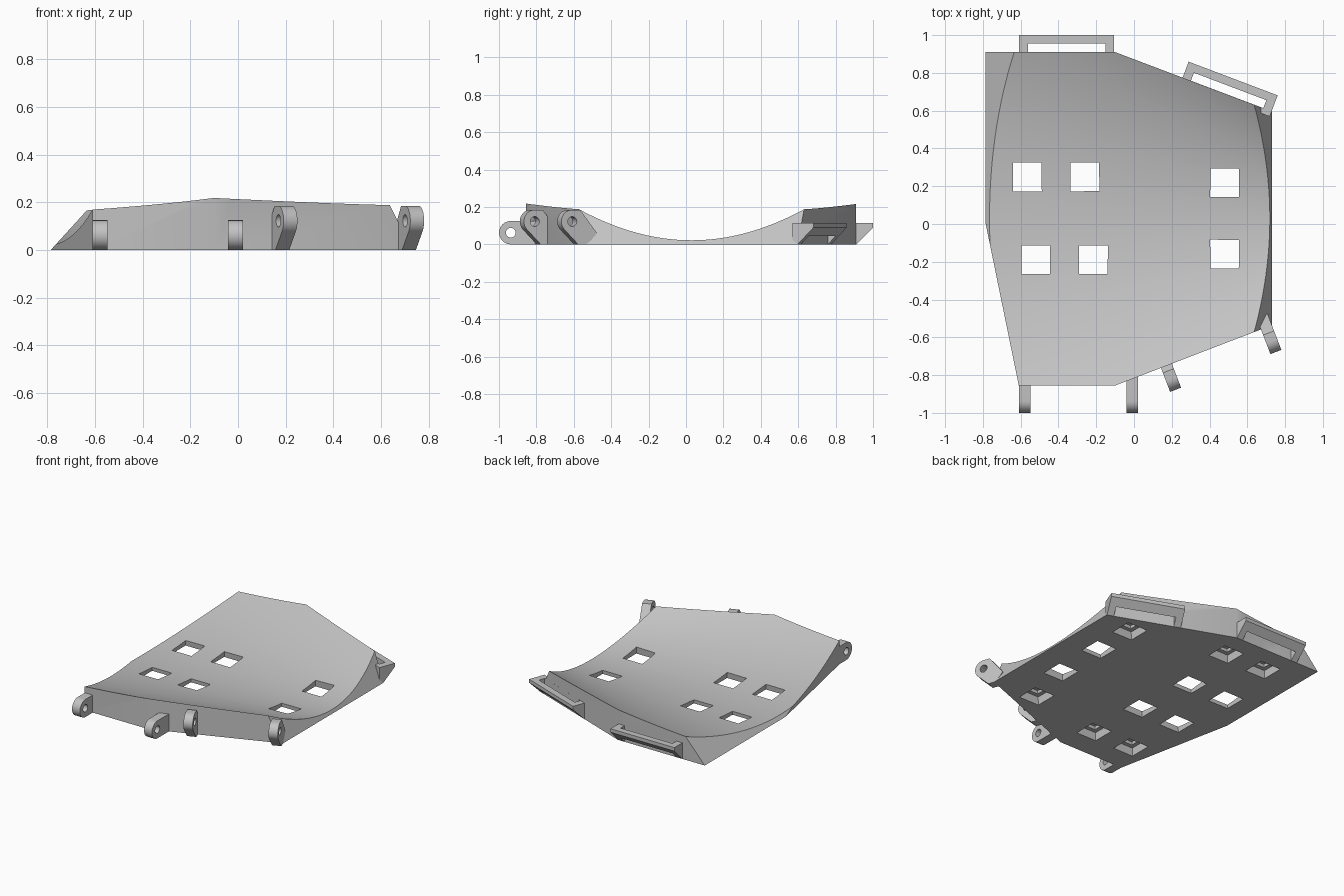
import bpy, bmesh
from math import sin, cos, pi, radians, atan2
from mathutils import Vector, Matrix

if "Cube" in bpy.data.objects:
    bpy.data.objects.remove(bpy.data.objects["Cube"])

grey = bpy.data.materials.new("plain_grey")
grey.use_nodes = True
grey.diffuse_color = (0.55, 0.55, 0.55, 1)
grey.node_tree.nodes["Principled BSDF"].inputs["Base Color"].default_value = (0.55, 0.55, 0.55, 1)


def loft(name, rings):
    """Closed solid through matching rings of points."""
    bm = bmesh.new()
    loops = [[bm.verts.new(p) for p in ring] for ring in rings]
    n = len(loops[0])
    bm.faces.new(loops[0])
    bm.faces.new(loops[-1])
    for a, b in zip(loops, loops[1:]):
        for i in range(n):
            j = (i + 1) % n
            bm.faces.new((a[i], a[j], b[j], b[i]))
    bmesh.ops.recalc_face_normals(bm, faces=bm.faces)
    mesh = bpy.data.meshes.new(name)
    bm.to_mesh(mesh)
    bm.free()
    ob = bpy.data.objects.new(name, mesh)
    bpy.context.collection.objects.link(ob)
    mesh.materials.append(grey)
    return ob


def cut(ob, cutter):
    mod = ob.modifiers.new("cut", 'BOOLEAN')
    mod.operation = 'DIFFERENCE'
    mod.solver = 'EXACT'
    mod.object = cutter
    bpy.context.view_layer.objects.active = ob
    bpy.ops.object.modifier_apply(modifier=mod.name)
    bpy.data.objects.remove(cutter)


def side_prism(name, profile, half):
    """Profile in (y, z), extruded along x by +-half."""
    return loft(name, [[(x, u, z) for u, z in profile] for x in (-half, half)])


def place(ob, x, y, angle):
    ob.matrix_world = Matrix.Translation((x, y, 0)) @ Matrix.Rotation(angle, 4, 'Z')


# Plate: outline prism with sloped left and right sides
outline = [(-0.785, 0.91), (-0.10, 0.91), (0.73, 0.596),
           (0.73, -0.536), (-0.10, -0.855), (-0.61, -0.855), (-0.785, 0)]
plate = loft("curved_plate", [[(x, y, z) for x, y in outline] for z in (0, 0.4)])
bm = bmesh.new()
bm.from_mesh(plate.data)
for co, no in (((-0.785, 0, 0), (-1, 0, 0.91)), ((0.73, 0, 0), (1, 0, 0.5))):
    res = bmesh.ops.bisect_plane(bm, geom=bm.verts[:] + bm.edges[:] + bm.faces[:],
                                 plane_co=co, plane_no=no, clear_outer=True, dist=1e-5)
    edges = [e for e in bm.edges if e.is_boundary]
    if edges:
        bmesh.ops.holes_fill(bm, edges=edges)
bmesh.ops.recalc_face_normals(bm, faces=bm.faces)
bm.to_mesh(plate.data)
bm.free()

# Conical hollow in the top
SEG = 256
rings = []
for x in (-1.0, 1.0):
    r = 1.97 - 1.25 * x
    rings.append([(x, 0.03 + r * sin(2 * pi * i / SEG), 0.022 + r - r * cos(2 * pi * i / SEG))
                  for i in range(SEG)])
cut(plate, loft("hollow_cutter", rings))

# Square sockets in the underside: the inner six break through the hollow
sockets = [(-0.565, 0.25), (-0.26, 0.25), (-0.52, -0.19), (-0.215, -0.19),
           (0.48, 0.22), (0.48, -0.16), (0.48, 0.53), (0.40, -0.50),
           (-0.50, 0.70), (-0.19, 0.70), (-0.49, -0.615), (-0.18, -0.615)]
steps = [(0.08, -0.01), (0.074, 0.055), (0.045, 0.055), (0.045, 0.078)]
for x, y in sockets:
    cut(plate, loft("socket_cutter",
                    [[(x + sx * h, y + sy * h, z) for sx, sy in ((-1, -1), (1, -1), (1, 1), (-1, 1))]
                     for h, z in steps]))


# Hinge lugs, pointing along -y before placing
def lug(name, x, y, angle, centre, tail, start):
    cu, cz = centre
    arc = [radians(start + (90 - start) * i / 16) for i in range(17)]
    profile = tail + [(cu + 0.0625 * cos(a), cz + 0.0625 * sin(a)) for a in arc]
    ob = side_prism(name, [(-u, z) for u, z in profile], 0.031)
    hole = [(-cu + 0.026 * cos(i * pi / 12), cz + 0.026 * sin(i * pi / 12)) for i in range(24)]
    cut(ob, side_prism("hole_cutter", hole, 0.1))
    place(ob, x, y, angle)
    return ob


slant = atan2(0.319, 0.83)
low_tail = [(-0.05, 0.125), (-0.05, 0)]
high_tail = [(0.027, 0.185), (-0.07, 0.06), (-0.015, 0), (0.038, 0)]
lugs = [lug("front_lug_right", -0.578, -0.855, 0, (0.082, 0.0625), low_tail, -90),
        lug("front_lug_middle", -0.01, -0.855, 0, (0.082, 0.0625), low_tail, -90),
        lug("slanted_lug_inner", 0.172, -0.752, slant, (0.072, 0.1225), high_tail, -45),
        lug("slanted_lug_outer", 0.703, -0.552, slant, (0.072, 0.1225), high_tail, -45)]


# Strap loops, pointing along +y before placing
def strap_loop(name, x, y, angle):
    profile = [(-0.03, 0), (0, 0), (0.09, 0.09), (0.09, 0.115), (-0.03, 0.115)]
    ob = side_prism(name, profile, 0.252)
    slot = [(0.0, -0.1), (0.045, -0.1), (0.045, 0.3), (0.0, 0.3)]
    cut(ob, side_prism("slot_cutter", slot, 0.205))
    place(ob, x, y, angle)


strap_loop("back_strap_loop", -0.357, 0.91, 0)
strap_loop("slanted_strap_loop", 0.493, 0.686, -atan2(0.314, 0.83))

# Smooth the curved faces, keep edges sharp
bpy.ops.object.select_all(action='DESELECT')
for ob in [plate] + lugs:
    ob.select_set(True)
bpy.context.view_layer.objects.active = plate
bpy.ops.object.shade_smooth_by_angle(angle=radians(25))
